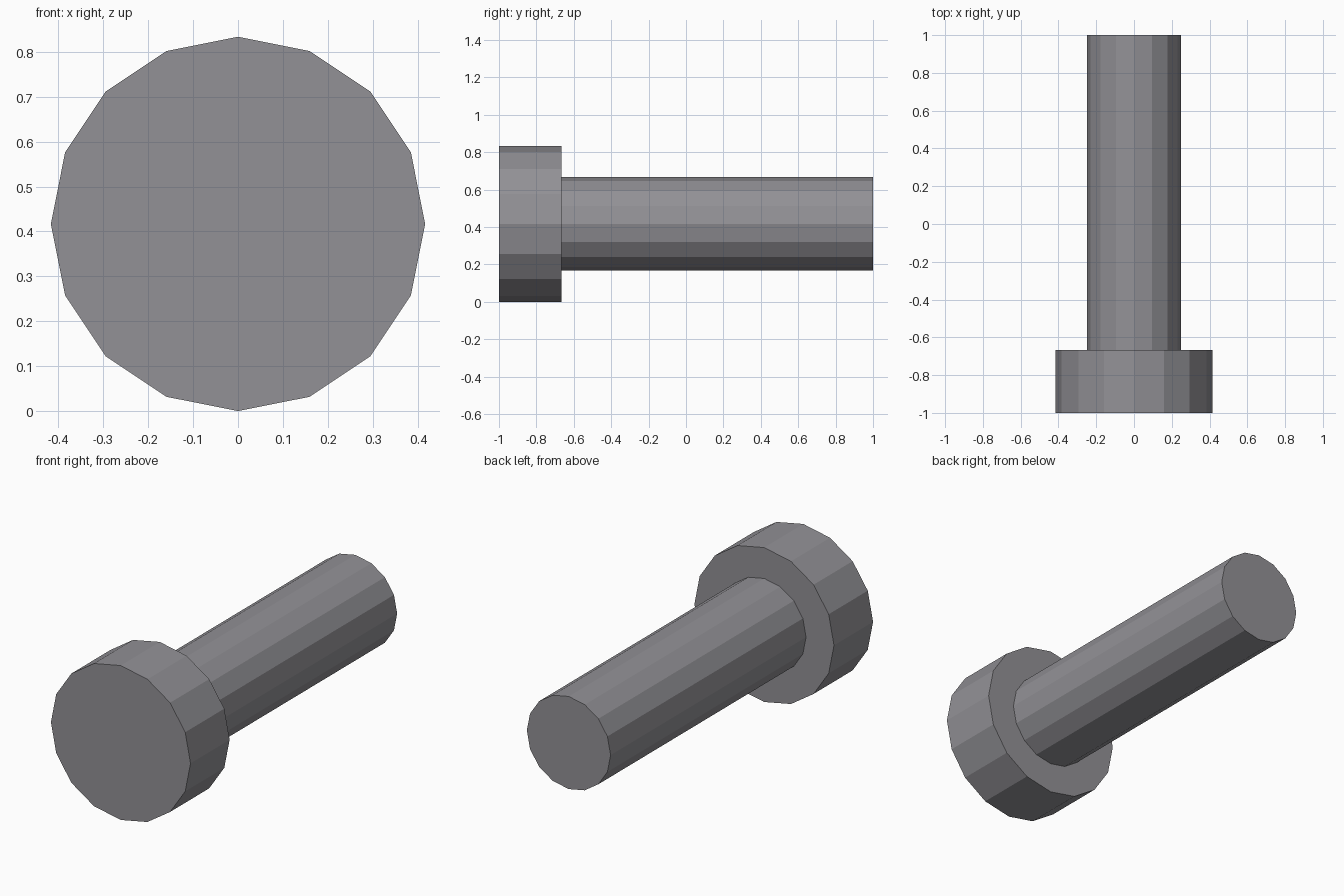
import bpy
import math

cube = bpy.data.objects.get("Cube")
if cube:
    bpy.data.objects.remove(cube, do_unlink=True)

SIDES = 16
HEAD_RADIUS = 0.4167
SHAFT_RADIUS = 0.25
HEAD_BACK = -0.6667

# Plain grey metal
steel = bpy.data.materials.new("grey_steel")
steel.use_nodes = True
colour = (0.29, 0.285, 0.305, 1)
steel.diffuse_color = colour
steel.node_tree.nodes["Principled BSDF"].inputs["Base Color"].default_value = colour


def rod(name, radius, y_front, y_back):
    """Flat-sided cylinder lying along y with a corner pointing straight up."""
    bpy.ops.mesh.primitive_cylinder_add(
        vertices=SIDES, radius=radius, depth=y_back - y_front,
        location=(0, (y_front + y_back) / 2, HEAD_RADIUS),
        rotation=(math.pi / 2, 0, 0))
    part = bpy.context.object
    part.name = name
    part.data.materials.append(steel)
    bpy.ops.object.shade_flat()
    return part


# Wide round head at the front, long shaft behind it
rod("bolt_head", HEAD_RADIUS, -1, HEAD_BACK)
rod("bolt_shaft", SHAFT_RADIUS, HEAD_BACK, 1)
